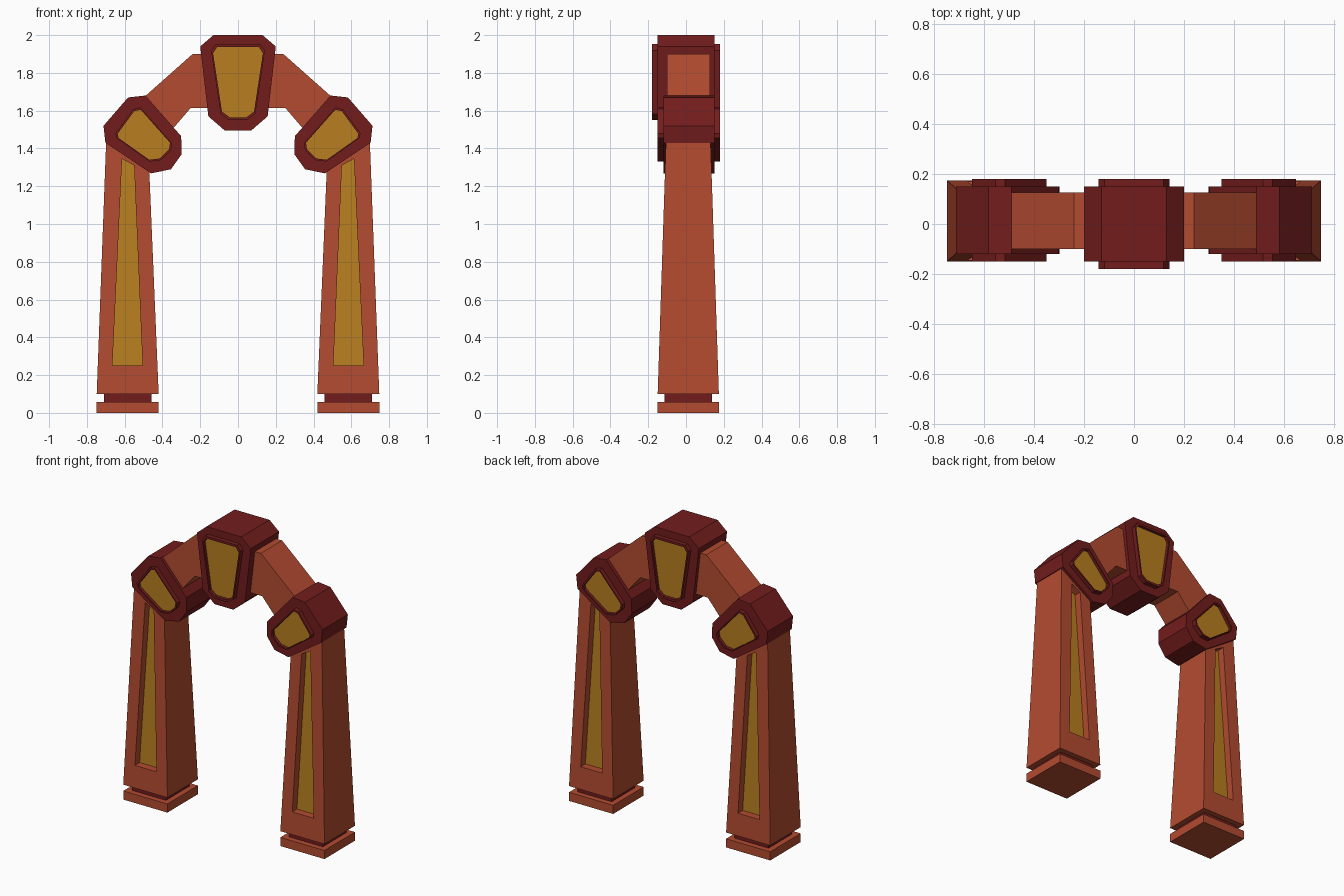
import bpy, bmesh

if "Cube" in bpy.data.objects:
    bpy.data.objects.remove(bpy.data.objects["Cube"])


def material(name, color):
    m = bpy.data.materials.new(name)
    m.diffuse_color = (*color, 1)
    m.use_nodes = True
    m.node_tree.nodes["Principled BSDF"].inputs["Base Color"].default_value = m.diffuse_color
    return m


CLAY = material("clay", (0.45, 0.07, 0.03))
MAROON = material("maroon", (0.17, 0.012, 0.012))
GOLD = material("gold", (0.48, 0.21, 0.015))


def loft(name, rings, side_mat, cap_mat, mirror=1):
    """Skin matching x/z outlines; each ring is (outline, y as a function of z)."""
    bm = bmesh.new()
    loops = [[bm.verts.new((x * mirror, y(z), z)) for x, z in outline] for outline, y in rings]
    for a, b in zip(loops, loops[1:]):
        for i in range(len(a)):
            j = (i + 1) % len(a)
            bm.faces.new((a[i], a[j], b[j], b[i]))
    for cap in (loops[0], loops[-1]):
        bm.faces.new(cap).material_index = 1
    bmesh.ops.recalc_face_normals(bm, faces=bm.faces)
    me = bpy.data.meshes.new(name)
    bm.to_mesh(me)
    bm.free()
    me.materials.append(side_mat)
    me.materials.append(cap_mat)
    ob = bpy.data.objects.new(name, me)
    bpy.context.collection.objects.link(ob)
    return ob


def flat(y):
    return lambda z: y


def slab(name, outline, y0, y1, mat, mirror=1):
    return loft(name, [(outline, flat(y0)), (outline, flat(y1))], mat, mat, mirror)


def rect(x0, x1, z0, z1):
    return [(x0, z0), (x1, z0), (x1, z1), (x0, z1)]


def grow(outline, f):
    cx = sum(p[0] for p in outline) / len(outline)
    cz = sum(p[1] for p in outline) / len(outline)
    return [(cx + (x - cx) * f, cz + (z - cz) * f) for x, z in outline]


def stone(name, body, panel, yc, half, mirror=1):
    """Block with a raised rim and sunken gold panel on both faces."""
    rim = grow(panel, 1.08)
    front = [(panel, half + 0.01), (panel, half + 0.03), (rim, half + 0.03), (rim, half), (body, half)]
    rings = [(o, flat(yc - d)) for o, d in front]
    rings += [(o, flat(yc + d)) for o, d in reversed(front)]
    loft(name, rings, MAROON, GOLD, mirror)


# Keystone
key_body = [(-0.13, 2), (0.13, 2), (0.2, 1.94), (0.157, 1.57),
            (0.07, 1.495), (-0.07, 1.495), (-0.157, 1.57), (-0.2, 1.94)]
key_panel = [(-0.11, 1.937), (0.11, 1.937), (0.132, 1.905), (0.085, 1.595),
             (0.045, 1.565), (-0.045, 1.565), (-0.085, 1.595), (-0.132, 1.905)]
stone("keystone", key_body, key_panel, 0, 0.15)

# Bent arch beam running through the keystone into the shoulder stones
half_beam = [(0.24, 1.9), (0.55, 1.625), (0.40, 1.44), (0.25, 1.615)]
beam = half_beam + [(-x, z) for x, z in reversed(half_beam)]
slab("arch_beam", beam, -0.1, 0.126, CLAY)

side_body = [(0.49, 1.68), (0.582, 1.67), (0.712, 1.52), (0.702, 1.43),
             (0.46, 1.268), (0.355, 1.29), (0.298, 1.37), (0.301, 1.465)]
side_panel = [(0.515, 1.605), (0.55, 1.597), (0.637, 1.478), (0.632, 1.455),
              (0.47, 1.34), (0.415, 1.347), (0.365, 1.395), (0.36, 1.43)]
leg = [(0.42, 0.1), (0.748, 0.1), (0.698, 1.44), (0.47, 1.29)]
leg_panel = [(0.505, 0.25), (0.665, 0.25), (0.614, 1.345), (0.55, 1.31)]


def leg_y(sign, depth=0):
    # Leg faces lean inward with height
    return lambda z: 0.012 + sign * (0.162 - depth - 0.033 * (z - 0.1))


for label, m in (("left", -1), ("right", 1)):
    # Shoulder stone
    stone(label + "_shoulder_stone", side_body, side_panel, 0.015, 0.135, m)
    # Tapered leg with sunken gold panels front and back
    loft(label + "_leg",
         [(leg_panel, leg_y(-1, 0.05)), (leg_panel, leg_y(-1)), (leg, leg_y(-1)),
          (leg, leg_y(1)), (leg_panel, leg_y(1)), (leg_panel, leg_y(1, 0.05))],
         CLAY, GOLD, m)
    # Foot plate and the recessed neck above it
    slab(label + "_foot", rect(0.42, 0.748, 0, 0.058), -0.15, 0.174, CLAY, m)
    slab(label + "_foot_neck", rect(0.457, 0.71, 0.05, 0.105), -0.113, 0.137, MAROON, m)
